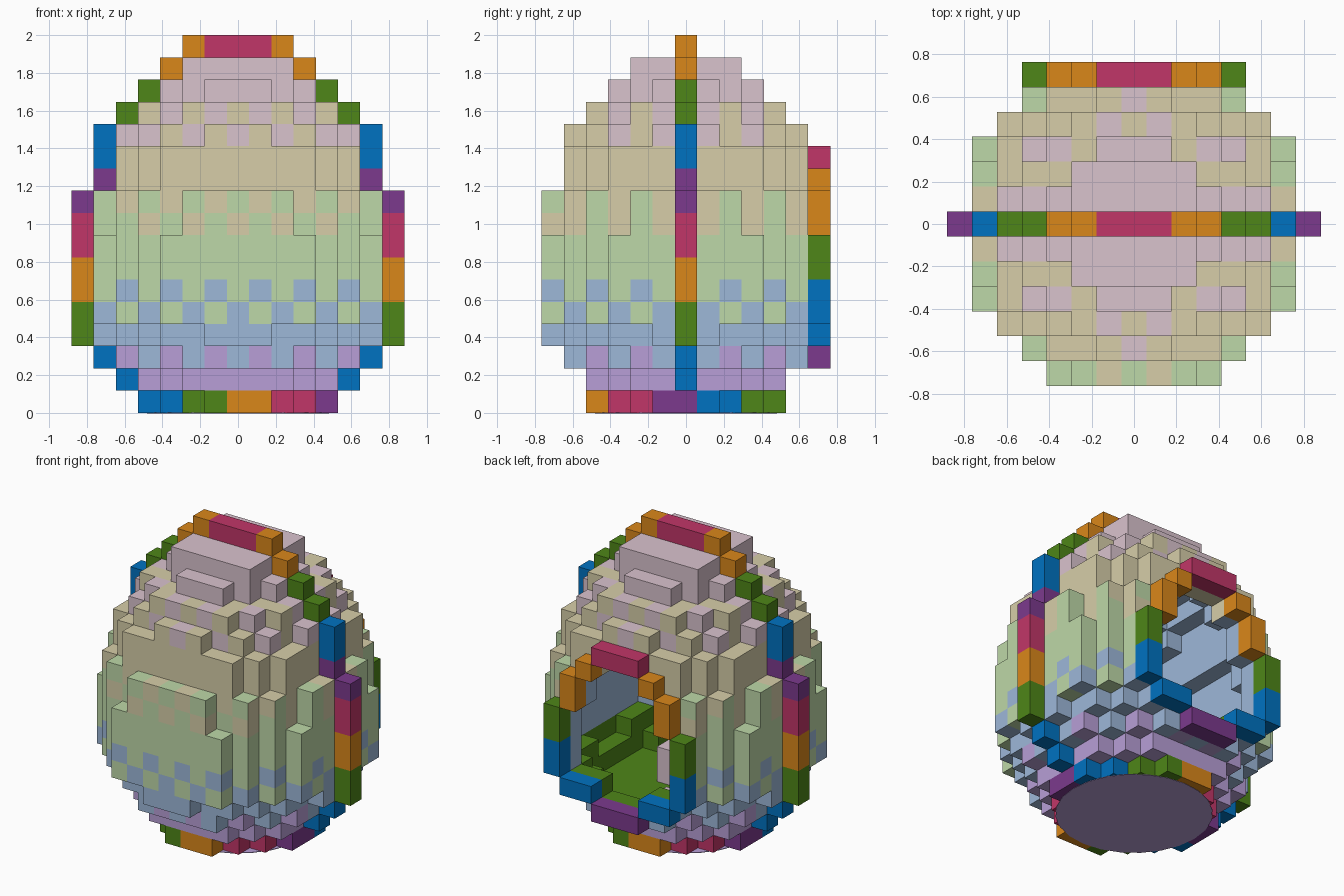
import bpy, bmesh
from mathutils import Matrix, Vector

if "Cube" in bpy.data.objects:
    bpy.data.objects.remove(bpy.data.objects["Cube"])

S = 2 / 17  # block size

# Colours (sRGB 0-255, converted to linear)
COLOURS = {
    "crimson": (193, 54, 104), "orange": (218, 135, 26), "green": (78, 134, 24),
    "blue": (0, 114, 193), "purple": (124, 58, 141), "pale_pink": (218, 195, 206),
    "tan": (215, 206, 169), "pale_green": (190, 216, 168),
    "pale_blue": (157, 184, 217), "lilac": (184, 159, 215),
}
NAMES = list(COLOURS)


def linear(c):
    c /= 255
    return c / 12.92 if c <= 0.04045 else ((c + 0.055) / 1.055) ** 2.4


MATS = []
for name, rgb in COLOURS.items():
    m = bpy.data.materials.new(name)
    col = [linear(c) for c in rgb] + [1]
    m.use_nodes = True
    m.diffuse_color = col
    bsdf = m.node_tree.nodes["Principled BSDF"]
    bsdf.inputs["Base Color"].default_value = col
    bsdf.inputs["Roughness"].default_value = 0.9
    MATS.append(m)

DIRS = [(1, 0, 0), (-1, 0, 0), (0, 1, 0), (0, -1, 0), (0, 0, 1), (0, 0, -1)]


def step(c, d):
    return (c[0] + d[0], c[1] + d[1], c[2] + d[2])


# Squared disc radius of each egg layer, from layer 1 upwards
RADII = [20, 30, 38, 46, 46, 46, 46, 41, 41, 34, 34, 26, 20, 10, 8]
solid = {(i, j, k) for k, r in enumerate(RADII, 1)
         for i in range(-6, 7) for j in range(-6, 7) if i * i + j * j <= r}
cavity = {c for c in solid if all(step(c, d) in solid for d in DIRS)}

# Opening at the back: half width per layer
OPENING = {3: 1, 4: 3, 5: 3, 6: 3, 7: 3, 8: 2, 9: 2, 10: 1}
opening = {c for c in solid if c[1] > 2 and abs(c[0]) <= OPENING.get(c[2], -1)}


def band_colour(c, d):
    """Horizontal colour bands with a checked edge between them."""
    i, j, k = c
    front = abs(j) >= abs(i)
    even = (i if front else j) % 2 == 0
    dip = (i if front else j + 1) % 2 == 0
    if k >= 14:
        return "pale_pink"
    if k == 13:
        return "tan" if even else "pale_pink"
    if k == 12:
        return "pale_pink" if dip else "tan"
    if k >= 10:
        return "tan"
    if k == 9:
        along_x = d[1] or (d[2] and abs(j) >= 4)
        return "pale_green" if (i if along_x else j) % 2 == 0 else "tan"
    if k == 8:
        return "tan" if dip else "pale_green"
    if k >= 6:
        return "pale_green"
    if k == 5:
        return "pale_green" if dip else "pale_blue"
    if k == 4:
        return "pale_blue" if dip else "pale_green"
    if k == 3:
        return "pale_blue"
    if k == 2:
        return "pale_blue" if dip else "lilac"
    return "lilac"


def shell_colour(c, d):
    """The hollow inside has a green floor and pale blue walls."""
    if step(c, d) in cavity:
        return "green" if c[2] <= 3 else "pale_blue"
    return band_colour(c, d)


# Base ring: pairs of blocks cycling through five colours
quarter = [(0, -4), (1, -4), (2, -3), (3, -2), (4, -1)]
loop = []
for _ in range(4):
    loop += quarter
    quarter = [(-y, x) for x, y in quarter]
cycle = ["orange", "crimson", "purple", "blue", "green"]
base = {(x, y, 0): cycle[n // 2 % 5] for n, (x, y) in enumerate(loop)}

# Crest over the sides and top: (half width, layers, colour)
crest = {}
for x, layers, colour in [
        (5, (1,), "blue"), (6, (2,), "blue"), (7, (3, 4), "green"),
        (7, (5, 6), "orange"), (7, (7, 8), "crimson"), (7, (9,), "purple"),
        (6, (10,), "purple"), (6, (11, 12), "blue"), (5, (13,), "green"),
        (4, (14,), "green"), (3, (15,), "orange"), (2, (16,), "orange"),
        (1, (16,), "crimson"), (0, (16,), "crimson")]:
    for k in layers:
        for s in (-1, 1):
            crest[(s * x, 0, k)] = colour

# Rim around the back opening
rim = {}
for x, layers, colour in [
        (0, (2,), "purple"), (1, (2,), "purple"), (2, (3,), "blue"),
        (3, (3,), "blue"), (4, (4, 5), "blue"), (4, (6, 7), "green"),
        (3, (8, 9), "orange"), (2, (10,), "orange"),
        (0, (11,), "crimson"), (1, (11,), "crimson")]:
    for k in layers:
        for s in (-1, 1):
            rim[(s * x, 6, k)] = colour

# Small pale heap on the floor inside
heap = {(i, j, k): "pale_pink" for i in (-1, 0, 1) for j in (-1, 0) for k in (2, 3)}
heap[(-1, 3, 2)] = "pale_pink"

shell = solid - cavity - opening - set(rim)
filled = shell | set(base) | set(crest) | set(rim) | set(heap)


def add_object(name, bm):
    me = bpy.data.meshes.new(name)
    bm.to_mesh(me)
    bm.free()
    for m in MATS:
        me.materials.append(m)
    bpy.context.collection.objects.link(bpy.data.objects.new(name, me))


def build(name, cells, colour_of):
    """Join blocks into one mesh, keeping only the exposed faces."""
    bm = bmesh.new()
    verts = {}
    for c in cells:
        centre = Vector((c[0], c[1], c[2] + 0.5))
        for d in DIRS:
            if step(c, d) in filled:
                continue
            normal = Vector(d)
            u = Vector((d[1], d[2], d[0]))
            v = normal.cross(u)
            corners = []
            for a, b in ((-1, -1), (1, -1), (1, 1), (-1, 1)):
                p = centre + (normal + a * u + b * v) / 2
                key = tuple(round(q * 2) for q in p)
                if key not in verts:
                    verts[key] = bm.verts.new(p * S)
                corners.append(verts[key])
            face = bm.faces.new(corners)
            face.material_index = NAMES.index(colour_of(c, d))
    add_object(name, bm)


build("egg_shell", shell, shell_colour)
for name, cells in [("base_ring", base), ("side_crest", crest),
                    ("back_opening_rim", rim), ("inner_heap", heap)]:
    build(name, cells, lambda c, d: cells[c])

# Thin disc closing the underside of the base ring
bm = bmesh.new()
bmesh.ops.create_cone(bm, cap_ends=True, segments=24, radius1=4.1 * S,
                      radius2=4.1 * S, depth=0.004, matrix=Matrix())
for f in bm.faces:
    f.material_index = NAMES.index("lilac")
add_object("base_plate", bm)
